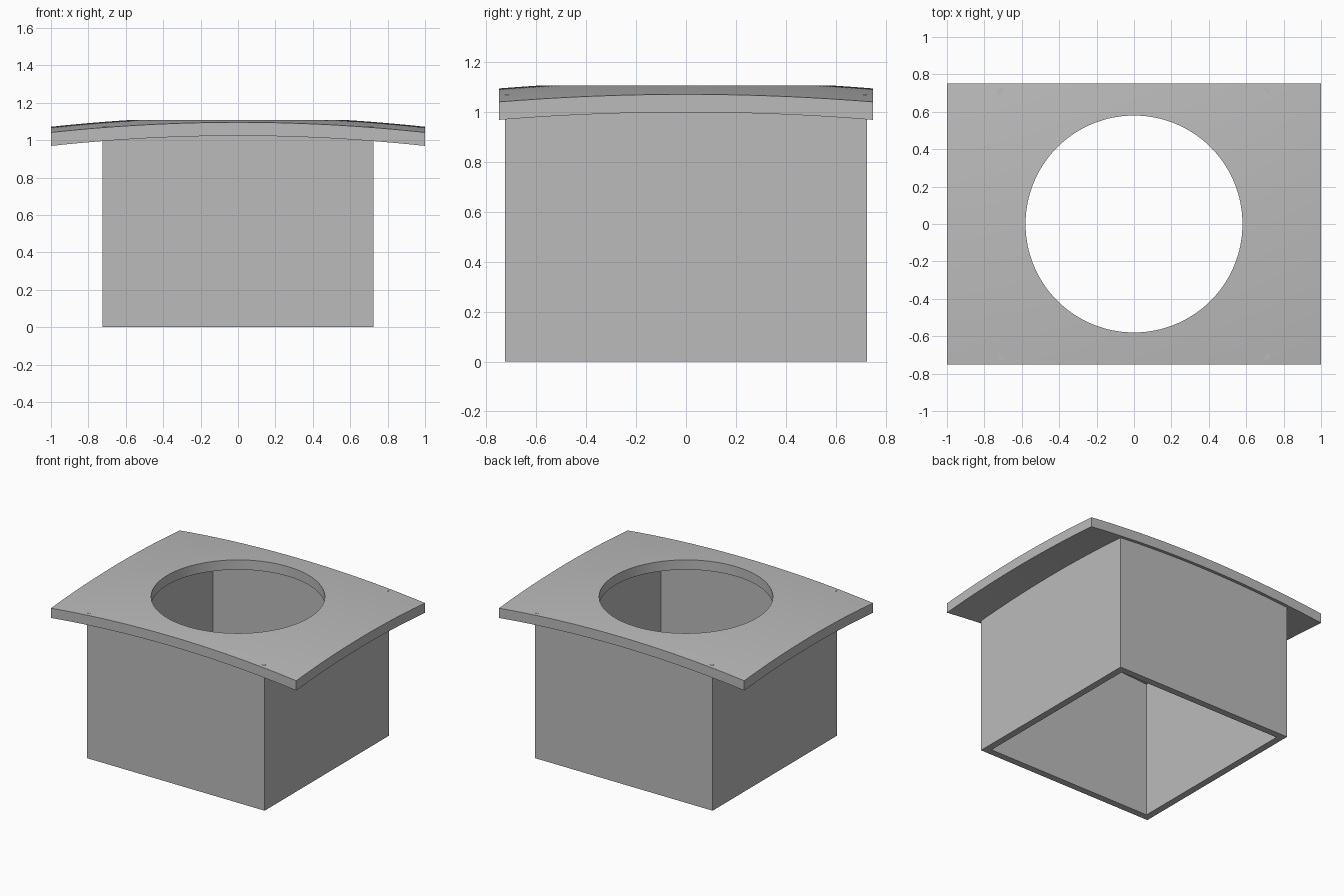
import bpy
import bmesh
import math

cube = bpy.data.objects.get("Cube")
if cube:
    bpy.data.objects.remove(cube, do_unlink=True)

HALF_X, HALF_Y = 1.0, 0.75      # plate half sizes
HOLE = 0.58                     # hole radius
THICK = 0.072                   # plate thickness
CROWN, CURVE = 1.1254, 0.054    # dome height and curvature
BOX, WALL, BOX_TOP = 0.725, 0.05, 1.0715

grey = bpy.data.materials.new("plain grey")
grey.use_nodes = True
grey.diffuse_color = (0.5, 0.5, 0.5, 1)
grey.node_tree.nodes["Principled BSDF"].inputs["Base Color"].default_value = (0.5, 0.5, 0.5, 1)


def swept_ring(name, loops):
    """Skin a closed series of closed loops, giving a solid ring."""
    bm = bmesh.new()
    rings = [[bm.verts.new(p) for p in loop] for loop in loops]
    for a, b in zip(rings, rings[1:] + rings[:1]):
        n = len(a)
        for i in range(n):
            j = (i + 1) % n
            bm.faces.new((a[i], a[j], b[j], b[i]))
    bmesh.ops.recalc_face_normals(bm, faces=bm.faces)
    mesh = bpy.data.meshes.new(name)
    bm.to_mesh(mesh)
    bm.free()
    mesh.materials.append(grey)
    obj = bpy.data.objects.new(name, mesh)
    bpy.context.collection.objects.link(obj)
    return obj


# Domed plate: loops blend from the round hole to the rectangular rim
corner = math.atan2(HALF_Y, HALF_X)
angles = [math.tau * i / 128 for i in range(128)]
angles += [corner, math.pi - corner, math.pi + corner, math.tau - corner]
angles.sort()


def plate_loop(t, drop):
    loop = []
    for a in angles:
        c, s = math.cos(a), math.sin(a)
        rim = min(HALF_X / max(abs(c), 1e-6), HALF_Y / max(abs(s), 1e-6))
        r = HOLE + (rim - HOLE) * t
        loop.append((r * c, r * s, CROWN - CURVE * r * r - drop))
    return loop


steps = [i / 10 for i in range(11)]
plate = swept_ring("domed_plate",
                   [plate_loop(t, 0) for t in steps]
                   + [plate_loop(t, THICK) for t in reversed(steps)])
bpy.ops.object.select_all(action='DESELECT')
plate.select_set(True)
bpy.context.view_layer.objects.active = plate
bpy.ops.object.shade_smooth_by_angle(angle=math.radians(30))


# Square open sleeve, its top corners just piercing the plate
def square(h, z):
    return [(h, h, z), (-h, h, z), (-h, -h, z), (h, -h, z)]


swept_ring("square_sleeve", [square(BOX, 0), square(BOX, BOX_TOP),
                             square(BOX - WALL, BOX_TOP), square(BOX - WALL, 0)])
